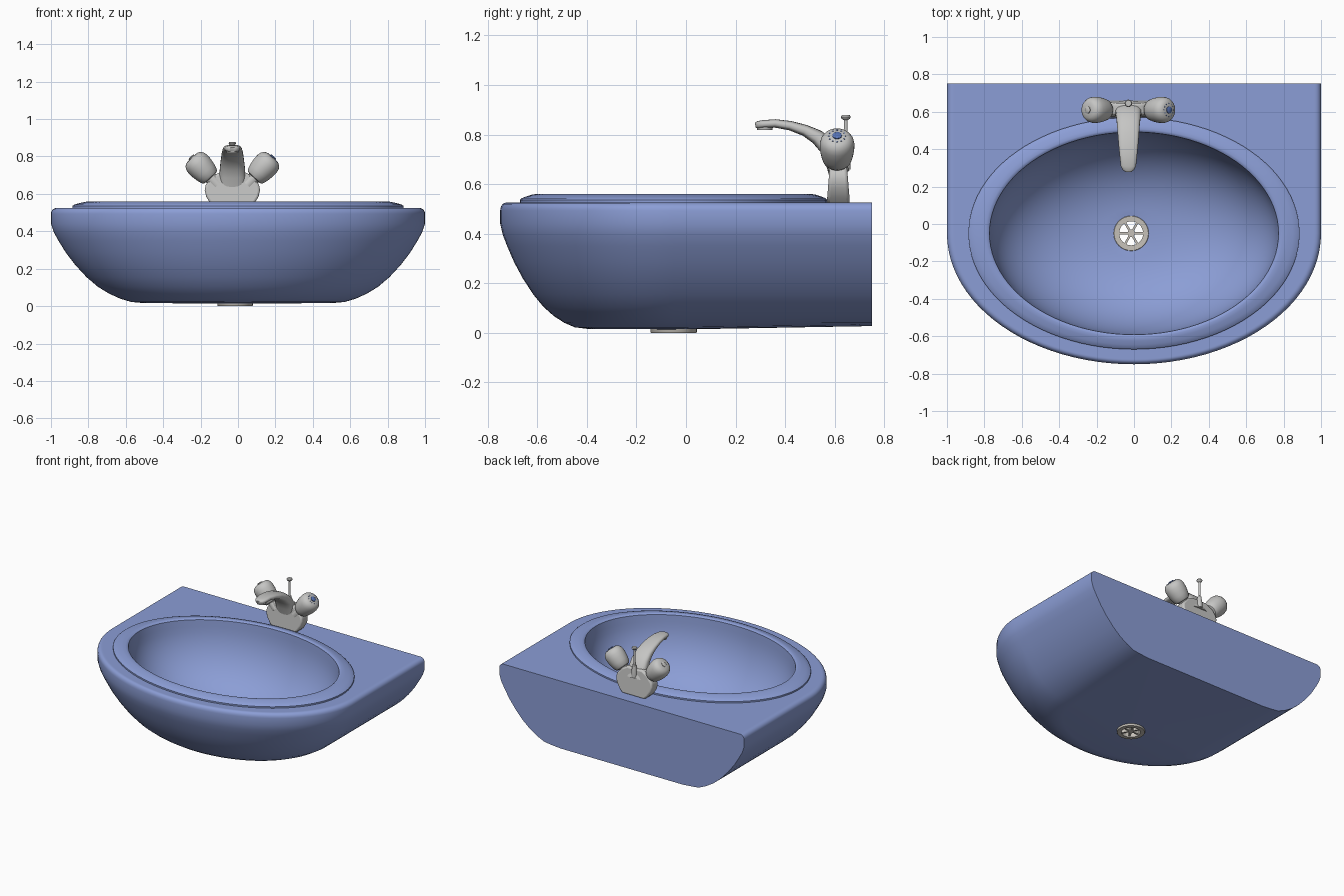
import bpy, bmesh, math
from mathutils import Vector

if "Cube" in bpy.data.objects:
    bpy.data.objects.remove(bpy.data.objects["Cube"])

def material(name, rgb):
    m = bpy.data.materials.new(name)
    m.diffuse_color = (*rgb, 1)
    m.use_nodes = True
    m.node_tree.nodes["Principled BSDF"].inputs["Base Color"].default_value = m.diffuse_color
    return m

BLUE = material("blue_ceramic", (0.26, 0.34, 0.67))
METAL = material("grey_metal", (0.56, 0.56, 0.55))
DRAIN = material("warm_grey_drain", (0.56, 0.53, 0.48))
MARK = material("blue_marker", (0.10, 0.18, 0.48))

def finish(name, bm, mat, angle=35):
    bmesh.ops.recalc_face_normals(bm, faces=bm.faces)
    me = bpy.data.meshes.new(name)
    bm.to_mesh(me)
    bm.free()
    ob = bpy.data.objects.new(name, me)
    bpy.context.collection.objects.link(ob)
    me.materials.append(mat)
    bpy.ops.object.select_all(action='DESELECT')
    ob.select_set(True)
    bpy.context.view_layer.objects.active = ob
    bpy.ops.object.shade_smooth_by_angle(angle=math.radians(angle))
    return ob

def loft(name, rings, mat, closed=False, angle=35):
    """Skin a list of equal-length closed rings; cap the ends or join them."""
    bm = bmesh.new()
    vs = [[bm.verts.new(p) for p in r] for r in rings]
    n = len(vs[0])
    pairs = list(zip(vs, vs[1:])) + ([(vs[-1], vs[0])] if closed else [])
    for a, b in pairs:
        for i in range(n):
            j = (i + 1) % n
            bm.faces.new((a[i], a[j], b[j], b[i]))
    if not closed:
        bm.faces.new(vs[0])
        bm.faces.new(vs[-1])
    return finish(name, bm, mat, angle)

def lathe(name, profile, origin, mat, axis=(0, 0, 1), n=32, closed=False):
    """Turn (radius, height) pairs around an axis."""
    q = Vector(axis).to_track_quat('Z', 'Y')
    rings = [[Vector(origin) + q @ Vector((r * math.cos(k * math.tau / n),
              r * math.sin(k * math.tau / n), h)) for k in range(n)]
             for r, h in profile]
    return loft(name, rings, mat, closed)

# ---- basin: one continuous skin from underside over the rim into the bowl
N, CY = 48, -0.05
ANG = [math.pi * i / N for i in range(2 * N)]

def d_ring(w, z, back=0.75):
    pts = []
    for i, t in enumerate(ANG):
        if i <= N:                      # straight sides and back
            q = N // 4
            if i <= q:
                x, y = w, CY + (back - CY) * i / q
            elif i <= 3 * q:
                x, y = w * (1 - (i - q) / q), back
            else:
                x, y = -w, CY + (back - CY) * (N - i) / q
        else:                           # half-ellipse front
            x, y = w * math.cos(t), CY + 0.70 * w * math.sin(t)
        lift = 0.011 * max(y, 0) / 0.75 if z < 0.03 else 0   # underside rises to the back
        pts.append((x, y, z + lift))
    return pts

def oval(a, b, z, cx=0):
    return [(cx + a * math.cos(t), CY + b * math.sin(t), z) for t in ANG]

DX = -0.015
rings = [oval(0.068, 0.068, 0.014, DX)]
for w, z in [(0.50, 0.016), (0.57, 0.022), (0.63, 0.040), (0.69, 0.067), (0.75, 0.104),
             (0.81, 0.155), (0.87, 0.22), (0.92, 0.285), (0.96, 0.35),
             (0.985, 0.395), (1.0, 0.44), (1.0, 0.493)]:
    rings.append(d_ring(w, z))
for k in range(1, 6):                   # rounded top edge
    a = k * math.pi / 10
    rings.append(d_ring(0.968 + 0.032 * math.cos(a), 0.493 + 0.032 * math.sin(a)))
rings.append(d_ring(0.96, 0.525, 0.742))
for a, z in [(0.89, 0.525), (0.885, 0.525), (0.885, 0.536), (0.875, 0.543),
             (0.85, 0.55), (0.82, 0.557), (0.795, 0.56), (0.782, 0.558), (0.773, 0.552)]:
    rings.append(oval(a, a - 0.265 + (0.885 - a) * 0.3, z))
for k in range(1, 19):                  # bowl
    u = k / 18 * math.radians(85)
    s = math.cos(u) ** 0.8
    rings.append(oval(0.768 * s, 0.54 * s, 0.545 - 0.497 * math.sin(u)))
rings.append(oval(0.068, 0.068, 0.048, DX))
loft("basin", rings, BLUE, closed=True)

# ---- drain: flange with open spoked grate
C = (DX, CY, 0)
lathe("drain_flange", [(0.064, 0.0), (0.092, 0.0), (0.094, 0.003), (0.094, 0.056),
                       (0.092, 0.058), (0.064, 0.057)], C, DRAIN, closed=True)
lathe("drain_hub", [(0.02, 0.004), (0.02, 0.055)], C, DRAIN, n=20)
bm = bmesh.new()
for k in range(3):
    a = k * math.pi / 3
    res = bmesh.ops.create_cube(bm, size=1)
    bmesh.ops.scale(bm, vec=(0.131, 0.012, 0.045), verts=res['verts'])
    bmesh.ops.translate(bm, vec=(0, 0, 0.03), verts=res['verts'])
    for v in res['verts']:
        x, y = v.co.x, v.co.y
        v.co.x = DX + x * math.cos(a) - y * math.sin(a)
        v.co.y = CY + x * math.sin(a) + y * math.cos(a)
finish("drain_spokes", bm, DRAIN)

# ---- tap body: bevelled shield-shaped block
FX, FY = -0.03, 0.61
half = [(0.09, 0.52), (0.115, 0.545), (0.14, 0.585), (0.148, 0.62), (0.142, 0.65),
        (0.105, 0.695), (0.06, 0.72)]
outline = half + [(-x, z) for x, z in reversed(half)]
body = loft("tap_body", [[(FX + x, y + s * (z - 0.52) * 0.08, z) for x, z in outline]
                         for y, s in ((0.568, 1), (0.662, -1))], METAL)
bev = body.modifiers.new("soft_edges", 'BEVEL')
bev.width, bev.segments, bev.limit_method = 0.012, 3, 'ANGLE'
bev.angle_limit = math.radians(50)

# ---- spout: tapered arch of rounded sections
stations = [(0.62, 0.64, 0.072, 0.042), (0.60, 0.70, 0.070, 0.040), (0.573, 0.75, 0.066, 0.036),
            (0.53, 0.79, 0.061, 0.030), (0.48, 0.817, 0.057, 0.023), (0.42, 0.836, 0.052, 0.019),
            (0.36, 0.845, 0.046, 0.017), (0.31, 0.842, 0.041, 0.016), (0.29, 0.839, 0.031, 0.015),
            (0.28, 0.837, 0.016, 0.011)]
rings = []
for i, (y, z, w, h) in enumerate(stations):
    p, q = stations[max(i - 1, 0)], stations[min(i + 1, len(stations) - 1)]
    d = Vector((0, q[0] - p[0], q[1] - p[1])).normalized()
    nrm = Vector((0, d.z, -d.y))
    ring = []
    for k in range(24):
        c, s = math.cos(k * math.tau / 24), math.sin(k * math.tau / 24)
        sx = math.copysign(abs(c) ** 0.7, c) * w
        sn = math.copysign(abs(s) ** 0.7, s) * h
        ring.append(Vector((FX + sx, y, z)) + nrm * sn)
    rings.append(ring)
loft("spout", rings, METAL, angle=50)
lathe("spout_outlet", [(0.022, 0.826), (0.022, 0.818), (0.031, 0.818), (0.034, 0.838)],
      (FX, 0.318, 0), METAL)

# ---- handles: barrel knobs tilted outwards, with end caps
grip = [(0.030, -0.078), (0.048, -0.074), (0.057, -0.062), (0.064, -0.035), (0.069, -0.005),
        (0.070, 0.025), (0.066, 0.045), (0.057, 0.060), (0.043, 0.069), (0.02, 0.072)]
for side, label in ((-1, "left"), (1, "right")):
    axis = Vector((side * 0.68, 0, 0.73)).normalized()
    o = Vector((FX + side * 0.168, FY, 0.742))
    lathe(label + "_neck", [(0.036, -0.13), (0.034, -0.07)], o, METAL, axis)
    lathe(label + "_handle", grip, o, METAL, axis)
    lathe(label + "_cap", [(0.019, 0.068), (0.019, 0.076), (0.014, 0.079)], o,
          MARK if side > 0 else METAL, axis, 20)
    if side > 0:                        # ring of tiny marker dots
        quat = axis.to_track_quat('Z', 'Y')
        for k in range(12):
            a = k * math.tau / 12
            p = o + quat @ Vector((0.034 * math.cos(a), 0.034 * math.sin(a), 0))
            lathe("marker_dot", [(0.0028, 0.067), (0.0028, 0.0725)], p, MARK, axis, 8)

# ---- lift rod behind the spout
lathe("lift_rod", [(0.02, 0.66), (0.02, 0.70), (0.013, 0.745), (0.0075, 0.75), (0.0075, 0.858),
                   (0.017, 0.864), (0.02, 0.871), (0.016, 0.878)],
      (FX, 0.645, 0), METAL, n=20)
